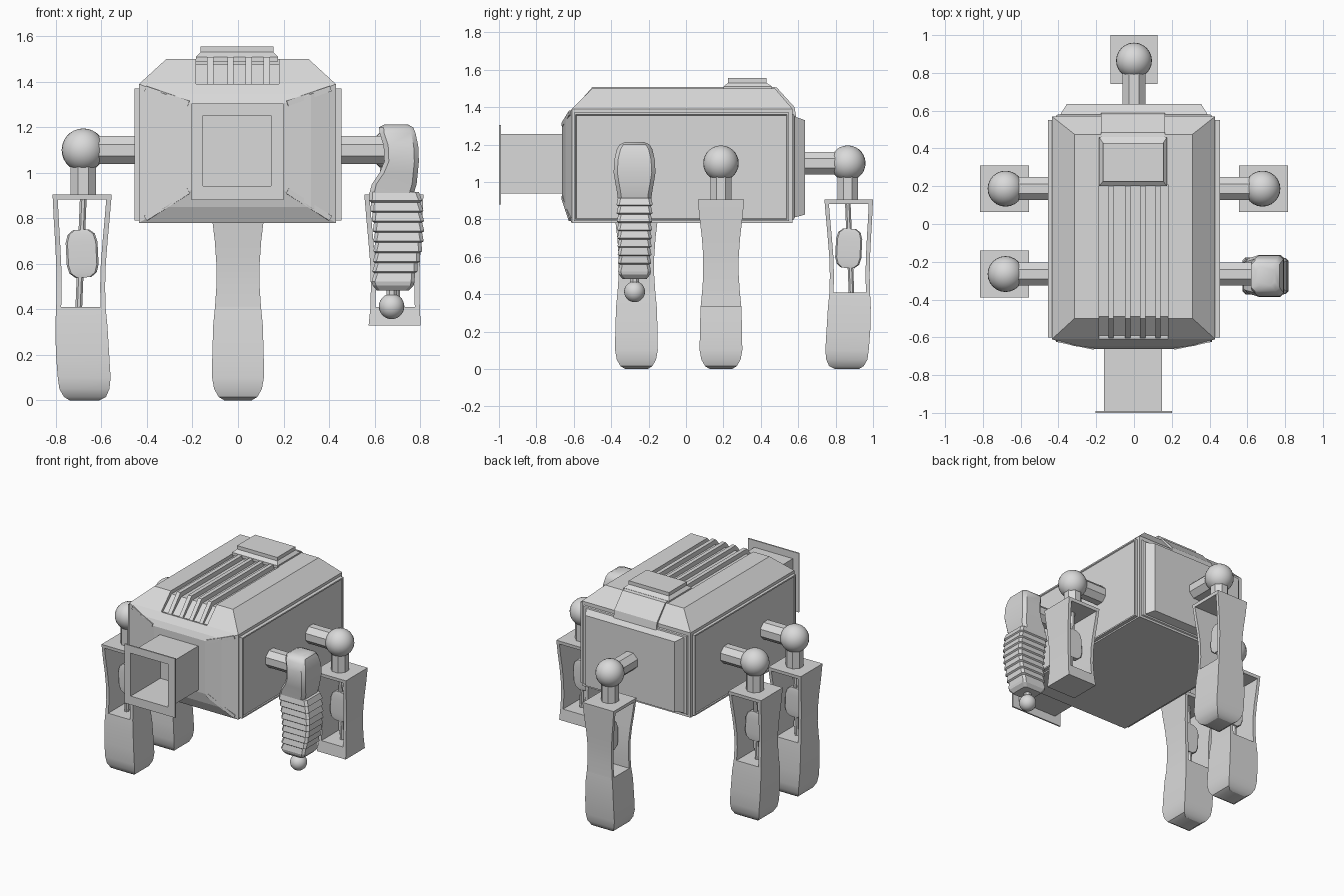
import bpy, bmesh, math
from mathutils import Vector, Matrix

if "Cube" in bpy.data.objects:
    bpy.data.objects.remove(bpy.data.objects["Cube"])

grey = bpy.data.materials.new("plain light grey")
grey.diffuse_color = (0.7, 0.7, 0.7, 1)
grey.use_nodes = True
grey.node_tree.nodes["Principled BSDF"].inputs["Base Color"].default_value = grey.diffuse_color


def finish(name, bm, smooth=None, mat=None):
    bmesh.ops.recalc_face_normals(bm, faces=bm.faces)
    if mat:
        bm.transform(mat)
    me = bpy.data.meshes.new(name)
    bm.to_mesh(me)
    bm.free()
    me.materials.append(grey)
    ob = bpy.data.objects.new(name, me)
    bpy.context.collection.objects.link(ob)
    if smooth:
        bpy.ops.object.select_all(action='DESELECT')
        ob.select_set(True)
        bpy.context.view_layer.objects.active = ob
        bpy.ops.object.shade_smooth_by_angle(angle=math.radians(smooth))
    return ob


def add_loft(bm, rings):
    rows = [[bm.verts.new(p) for p in r] for r in rings]
    n = len(rows[0])
    for a, b in zip(rows, rows[1:]):
        for i in range(n):
            j = (i + 1) % n
            bm.faces.new((a[i], a[j], b[j], b[i]))
    bm.faces.new(rows[0])
    bm.faces.new(rows[-1])


def rect(x0, x1, y0, y1, z, c=0.0):
    """Rectangle ring at height z, with optional corner chamfer."""
    if not c:
        return [(x0, y0, z), (x1, y0, z), (x1, y1, z), (x0, y1, z)]
    return [(x0 + c, y0, z), (x1 - c, y0, z), (x1, y0 + c, z), (x1, y1 - c, z),
            (x1 - c, y1, z), (x0 + c, y1, z), (x0, y1 - c, z), (x0, y0 + c, z)]


def yrect(x0, x1, z0, z1, y):
    return [(x0, y, z0), (x1, y, z0), (x1, y, z1), (x0, y, z1)]


def loft(name, rings, **kw):
    bm = bmesh.new()
    add_loft(bm, rings)
    return finish(name, bm, **kw)


def side_profile(name, pts, x0, x1):
    return loft(name, [[(x, y, z) for y, z in pts] for x in (x0, x1)])


def rod(name, a, b, r, sides, smooth=None, mat=None):
    a, b = Vector(a), Vector(b)
    bm = bmesh.new()
    rot = (b - a).to_track_quat('Z', 'Y').to_matrix().to_4x4()
    m = Matrix.Translation((a + b) / 2) @ rot @ Matrix.Rotation(math.pi / sides, 4, 'Z')
    bmesh.ops.create_cone(bm, cap_ends=True, segments=sides, radius1=r, radius2=r,
                          depth=(b - a).length, matrix=m)
    return finish(name, bm, smooth, mat)


def ball(name, c, r, mat=None):
    bm = bmesh.new()
    bmesh.ops.create_uvsphere(bm, u_segments=24, v_segments=14, radius=r,
                              matrix=Matrix.Translation(c))
    return finish(name, bm, 40, mat)


# Body with sloped roof edges and a grooved channel
body = loft("body", [rect(-.435, .43, -.61, .57, .78), rect(-.435, .43, -.61, .57, 1.39),
                     rect(-.315, .31, -.5, .475, 1.5)])
cutter = side_profile("roof_channel_cutter", [(-.59, 1.385), (-.49, 1.475), (.21, 1.475),
                                              (.21, 1.6), (-.7, 1.6), (-.7, 1.385)], -.185, .18)
cutter.hide_render = True
cutter.hide_viewport = True
cut = body.modifiers.new("channel", 'BOOLEAN')
cut.operation = 'DIFFERENCE'
cut.solver = 'EXACT'
cut.object = cutter
for x in (-.122, -.033, .047, .127):
    side_profile("roof_ridge", [(-.607, 1.386), (-.5, 1.508), (.21, 1.508), (.21, 1.46),
                                (-.48, 1.46), (-.57, 1.386)], x - .014, x + .014)

# Roof hatch and strap down the back slope
loft("roof_hatch", [rect(-.185, .175, .2, .46, 1.49), rect(-.185, .175, .2, .46, 1.51),
                    rect(-.165, .155, .225, .43, 1.53), rect(-.165, .155, .225, .43, 1.555)])
side_profile("back_strap", [(.45, 1.51), (.485, 1.505), (.58, 1.4), (.59, 1.34), (.636, 1.325),
                            (.56, 1.32), (.45, 1.48)], -.175, .165)

# Side panels with a recessed inner face
for s in (-1, 1):
    bm = bmesh.new()
    def ring(x, m):
        return [(s * x, -.6 + m, .79 + m), (s * x, .55 - m, .79 + m),
                (s * x, .55 - m, 1.37 - m), (s * x, -.6 + m, 1.37 - m)]
    add_loft(bm, [ring(.42, 0), ring(.455, 0), ring(.455, .01), ring(.449, .014)])
    finish("side_panel", bm)

# Front taper with corner ribs, back panel
loft("front_taper", [yrect(-.435, .43, .78, 1.39, -.6), yrect(-.435, .43, .78, 1.39, -.61),
                     yrect(-.32, .32, .85, 1.345, -.645), yrect(-.205, .2, .925, 1.305, -.663)])
for sx in (-1, 1):
    for z0, z1 in ((.8, .92), (1.37, 1.305)):
        rod("front_corner_rib", (sx * .405, -.613, z0), (sx * .215, -.653, z1), .017, 4)
loft("back_panel", [yrect(-.42, .42, .79, 1.37, .56), yrect(-.41, .41, .8, 1.36, .578),
                    yrect(-.39, .39, .81, 1.35, .58), yrect(-.355, .355, .825, 1.33, .636)])

# Square hollow snout with flange
def frame(name, outer, inner, y0, y1):
    bm = bmesh.new()
    loops = [yrect(*outer, y0), yrect(*outer, y1), yrect(*inner, y1), yrect(*inner, y0)]
    rows = [[bm.verts.new(p) for p in r] for r in loops]
    for k in range(4):
        a, b = rows[k], rows[(k + 1) % 4]
        for i in range(4):
            bm.faces.new((a[i], a[i - 1], b[i - 1], b[i]))
    finish(name, bm)

frame("snout_tube", (-.158, .148, .938, 1.255), (-.154, .144, .942, 1.251), -.995, -.65)
frame("snout_flange", (-.205, .2, .88, 1.305), (-.154, .144, .942, 1.251), -1.0, -.99)


# Legs: local +x points away from the body, the opening runs along local y
# (z, inner x, outer x, half depth)
LOWER = [(0, -.07, .06, .06), (.015, -.1, .085, .085), (.05, -.115, .105, .105),
         (.1, -.12, .112, .114), (.2, -.114, .12, .113), (.33, -.106, .123, .109),
         (.41, -.098, .119, .101)]
UPPER = [(.41, -.098, .119, .101), (.5, -.096, .117, .095), (.6, -.099, .119, .095),
         (.7, -.107, .124, .102), (.8, -.116, .13, .114), (.905, -.125, .135, .124)]

def leg(prefix, x, y, angle, cut_short=False):
    m = Matrix.Translation((x, y, 0)) @ Matrix.Rotation(angle, 4, 'Z')
    bm = bmesh.new()
    low = [p for p in LOWER if p[0] >= .33] if cut_short else LOWER
    add_loft(bm, [rect(a, b, -d, d, z) for z, a, b, d in low])
    add_loft(bm, [rect(a, a + .022, -d, d, z) for z, a, b, d in UPPER])
    add_loft(bm, [rect(b - .022, b, -d, d, z) for z, a, b, d in UPPER])
    add_loft(bm, [rect(-.12, .13, -.122, .122, .882), rect(-.125, .135, -.124, .124, .905)])
    finish(prefix + "_leg", bm, 30, m)
    rod(prefix + "_leg_rod", (.0, 0, .89), (.02, 0, .4), .016, 8, 30, m)
    tilt = m @ Matrix.Translation((.005, 0, .645)) @ Matrix.Rotation(.05, 4, 'Y')
    loft(prefix + "_leg_piston", [rect(-w, w, -d, d, z, .008) for z, w, d in (
        (-.105, .035, .018), (-.085, .06, .022), (-.05, .07, .024), (.05, .07, .024),
        (.085, .06, .022), (.105, .035, .018))], smooth=30, mat=tilt)
    rod(prefix + "_leg_neck", (0, 0, .89), (0, 0, 1.06), .06, 8, None, m)
    ball(prefix + "_leg_joint", (0, 0, 1.1), .095, m)
    rod(prefix + "_leg_axle", (-.27, 0, 1.1), (-.04, 0, 1.1), .066, 8, None, m)

leg("left_rear", -.68, .187, math.pi)
leg("left_front", -.68, -.265, math.pi)
leg("right_rear", .68, .187, 0, True)
leg("back", 0, .865, math.pi / 2)

# Right front arm: shoulder, ribbed forearm, ball tip
Y = -.275
rod("arm_axle", (.43, -.265, 1.1), (.68, -.265, 1.1), .066, 8)
loft("arm_shoulder", [rect(a, b, Y - d, Y + d, z, .02) for z, a, b, d in (
    (.9, .575, .77, .088), (.95, .588, .785, .095), (1.0, .622, .79, .104),
    (1.05, .643, .795, .112), (1.12, .64, .792, .108), (1.175, .622, .78, .095),
    (1.2, .62, .77, .08), (1.213, .645, .745, .05))], smooth=40)
bands, N = [], 9
for i in range(N):
    for t, grow in ((0, -.005), (.85, .004)):
        f = (i + t) / N
        z = .915 - .40 * f
        bow = math.sin(math.pi * f) * .028
        a, b = .572 + .018 * f + bow * .6 - grow, .8 - .03 * f + bow + grow
        d = .094 - .01 * f + grow
        bands.append(rect(a, b, Y - d, Y + d, z, .015))
bands += [rect(.592, .772, Y - .084, Y + .084, .505, .015),
          rect(.61, .75, Y - .065, Y + .065, .482, .015)]
loft("ribbed_forearm", bands)
rod("arm_tip_neck", (.675, Y, .5), (.675, Y, .44), .025, 8)
ball("arm_tip_ball", (.675, Y, .413), .056)
